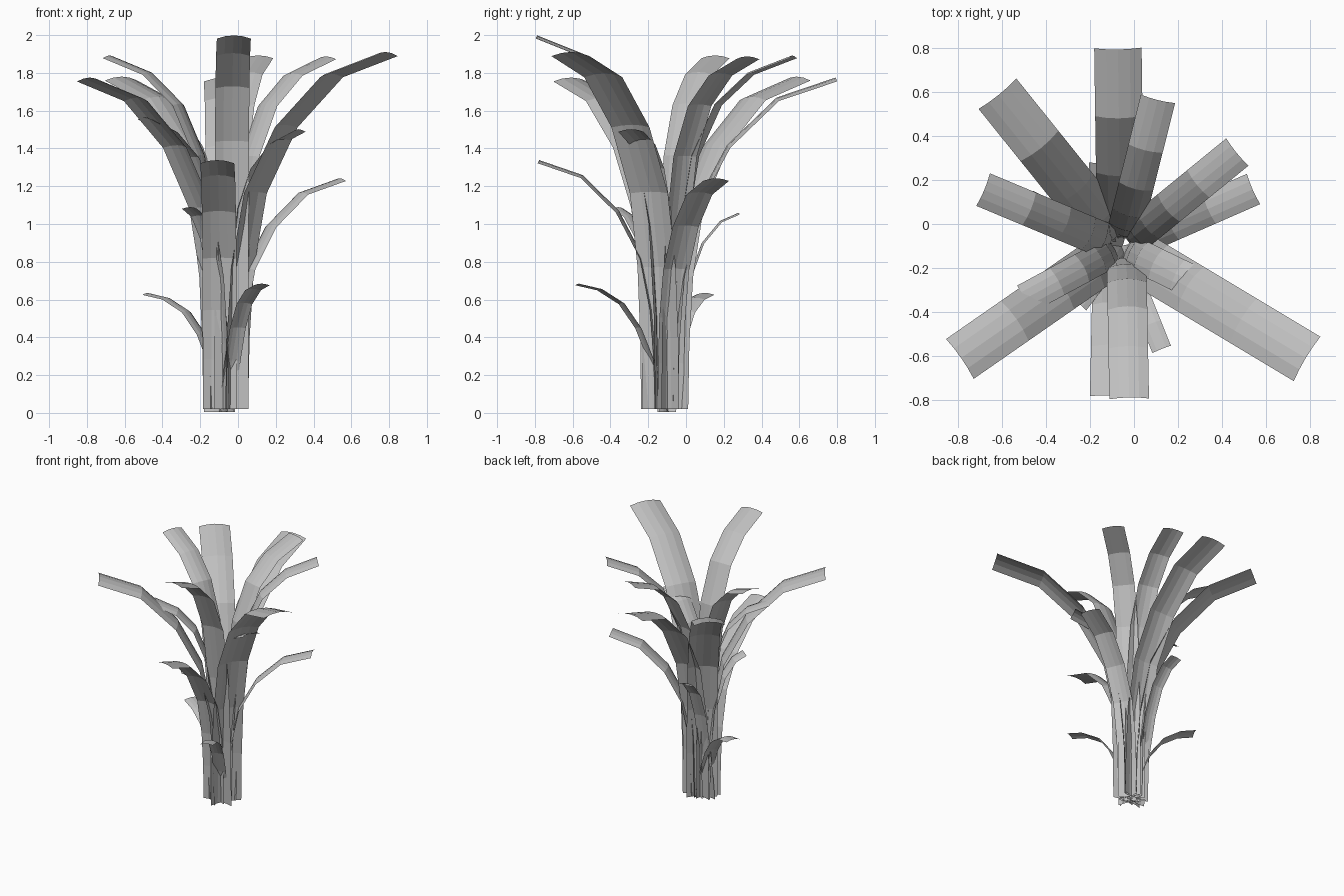
import bpy, bmesh, math
from mathutils import Vector

cube = bpy.data.objects.get("Cube")
if cube:
    bpy.data.objects.remove(cube, do_unlink=True)

grey = bpy.data.materials.new("leaf grey")
grey.use_nodes = True
colour = (0.53, 0.53, 0.53, 1)
grey.diffuse_color = colour
grey.node_tree.nodes["Principled BSDF"].inputs["Base Color"].default_value = colour

# Leaf bends: (share of reach, share of height)
STIFF = [(0, 0), (.01, .2), (.04, .4), (.125, .61), (.33, .797), (.635, .94), (1, 1)]
ROUND = [(0, 0), (.012, .25), (.055, .5), (.16, .72), (.355, .865), (.635, .953), (1, 1)]
SHORT = [(0, 0), (.07, .2), (.16, .4), (.31, .66), (.5, .85), (.75, .96), (1, 1)]
CENTRE_X, CENTRE_Y = -.06, -.105
STRIPS = 4      # faces across a leaf
SAG = .1        # arch depth as a share of the width


def leaf(name, tip, width, bend, offset=.05, root_x=CENTRE_X, root_z=.02):
    """Arched strip that rises from the root ring and bends out to the tip."""
    root = Vector((root_x, CENTRE_Y, root_z))
    out = Vector((tip[0] - root.x, tip[1] - root.y, 0)).normalized()
    root += out * offset
    reach = Vector((tip[0] - root.x, tip[1] - root.y, 0))
    rise = tip[2] - root.z
    side = Vector((out.y, -out.x, 0))
    path = [root + reach * f + Vector((0, 0, rise * g)) for f, g in bend]
    bm = bmesh.new()
    rows = []
    for i, p in enumerate(path):
        along = path[min(i + 1, len(path) - 1)] - path[max(i - 1, 0)]
        up = side.cross(along).normalized()
        row = []
        for j in range(STRIPS + 1):
            u = 2 * j / STRIPS - 1
            arch = SAG * width * (.5 - u * u)
            q = p + side * (u * width / 2) + up * arch
            q.z = max(q.z, 0)
            row.append(bm.verts.new(q))
        rows.append(row)
    for a, b in zip(rows, rows[1:]):
        for j in range(STRIPS):
            bm.faces.new((a[j], a[j + 1], b[j + 1], b[j]))
    mesh = bpy.data.meshes.new(name)
    bm.to_mesh(mesh)
    bm.free()
    mesh.materials.append(grey)
    obj = bpy.data.objects.new(name, mesh)
    bpy.context.collection.objects.link(obj)


# Tall outer leaves
leaf("leaf_back", (-.073, .795, 1.765), .215, STIFF)
leaf("leaf_back_left", (.108, .565, 1.885), .16, ROUND)
leaf("leaf_left_back", (.467, .325, 1.88), .16, ROUND)
leaf("leaf_left_front", (.782, -.61, 1.90), .235, STIFF)
leaf("leaf_front_tall", (-.022, -.79, 1.99), .18, ROUND, root_x=-.035)
leaf("leaf_right_front", (-.787, -.61, 1.765), .22, STIFF)
leaf("leaf_right_back", (-.617, .588, 1.77), .22, STIFF)
leaf("leaf_right", (-.682, .155, 1.885), .16, ROUND)

# Middle leaves
leaf("leaf_left_middle", (.54, .158, 1.235), .15, STIFF)
leaf("leaf_front_middle", (-.11, -.78, 1.33), .18, STIFF, root_x=-.095)
leaf("leaf_left_inner", (.322, -.29, 1.495), .15, ROUND, .03)
leaf("leaf_right_inner", (-.495, -.34, 1.56), .14, ROUND, .03)

# Short inner leaves
leaf("leaf_right_front_short", (-.255, -.36, 1.085), .10, SHORT, 0, root_z=.005)
leaf("leaf_back_short", (-.155, .28, 1.055), .10, SHORT, 0, -.13, .005)
leaf("leaf_front_short", (.125, -.568, .68), .09, SHORT, 0, root_z=.005)
leaf("leaf_right_short", (-.48, .10, .63), .11, SHORT, 0, root_z=.005)
